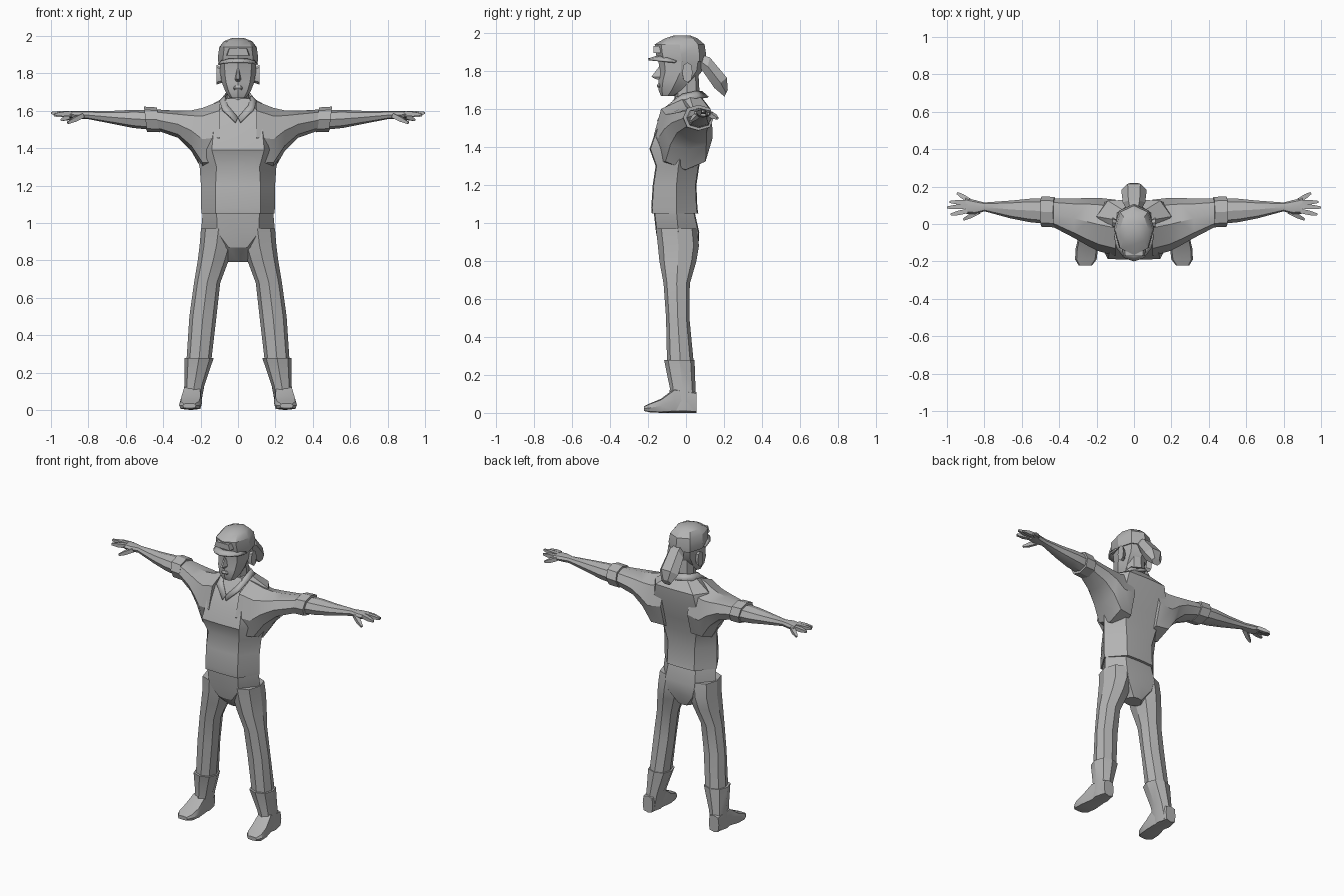
import bpy, bmesh, math
from mathutils import Vector

grey = bpy.data.materials.new("plain grey")
grey.diffuse_color = (0.45, 0.45, 0.45, 1)


def finish(name, bm, mirror=False, smooth=30):
    bmesh.ops.recalc_face_normals(bm, faces=bm.faces)
    me = bpy.data.meshes.new(name)
    bm.to_mesh(me)
    bm.free()
    me.materials.append(grey)
    ob = bpy.data.objects.new(name, me)
    bpy.context.collection.objects.link(ob)
    bpy.ops.object.select_all(action='DESELECT')
    ob.select_set(True)
    bpy.context.view_layer.objects.active = ob
    bpy.ops.object.shade_smooth_by_angle(angle=math.radians(smooth))
    if mirror:
        ob.modifiers.new("mirror", 'MIRROR').use_mirror_merge = False
    return ob


def loft(name, rings, mirror=False, caps=True, closed=True):
    """Skin a row of equally long point rings."""
    bm = bmesh.new()
    vs = [[bm.verts.new(p) for p in r] for r in rings]
    n = len(vs[0])
    for a, b in zip(vs, vs[1:]):
        for i in range(n if closed else n - 1):
            j = (i + 1) % n
            bm.faces.new((a[i], a[j], b[j], b[i]))
    if caps:
        bm.faces.new(vs[0])
        bm.faces.new(vs[-1])
    return finish(name, bm, mirror)


def ring(axis, t, a0, a1, b0, b1, k=0.74, slant=0.0):
    """Octagon filling the box a0..a1, b0..b1 across an axis."""
    pts = []
    for u, v in ((1, 0), (k, k), (0, 1), (-k, k), (-1, 0), (-k, -k), (0, -1), (k, -k)):
        a = (a0 + a1) / 2 + u * (a1 - a0) / 2
        b = (b0 + b1) / 2 + v * (b1 - b0) / 2
        s = t + slant * v
        pts.append({'x': (s, a, b), 'y': (a, s, b), 'z': (a, b, s)}[axis])
    return pts


def body_ring(z, xf, yf, xs, ym, xb, yb):
    """Symmetric cross-section with a front panel, side ridge and back panel."""
    return [(0, yf, z), (xf, yf + .005, z), (xs, ym, z), (xb, yb - .005, z), (0, yb, z),
            (-xb, yb - .005, z), (-xs, ym, z), (-xf, yf + .005, z)]


def spike(name, a, b, r0, r1, mirror=True):
    """Tapered square bar between two points."""
    a, b = Vector(a), Vector(b)
    d = (b - a).normalized()
    s = d.cross(Vector((0, 0, 1))).normalized()
    u = s.cross(d)
    loft(name, [[p + s * r * i + u * r * j for i, j in ((1, 1), (-1, 1), (-1, -1), (1, -1))]
                for p, r in ((a, r0), (a.lerp(b, .55), r0), (b, r1))], mirror)


# Shirt body
loft("shirt", [body_ring(*r) for r in (
    (1.05, .12, -.180, .195, -.05, .10, .065),
    (1.08, .12, -.183, .197, -.05, .10, .06),
    (1.20, .12, -.175, .198, -.05, .10, .055),
    (1.30, .115, -.16, .205, -.04, .12, .07),
    (1.39, .14, -.192, .23, -.02, .15, .09),
    (1.50, .13, -.155, .24, .02, .16, .12),
    (1.60, .10, -.10, .20, .04, .14, .13),
    (1.665, .06, -.055, .085, .02, .06, .08))])

# Wide sleeves flowing out of the chest
loft("sleeve", [ring('x', *r) for r in (
    (.10, -.17, .13, 1.27, 1.65),
    (.19, -.145, .14, 1.28, 1.615),
    (.25, -.115, .14, 1.385, 1.602),
    (.32, -.075, .135, 1.455, 1.60),
    (.44, -.012, .135, 1.497, 1.607))], True)
loft("sleeve_cuff", [ring('x', *r, slant=.008) for r in (
    (.425, -.018, .145, 1.485, 1.618),
    (.495, -.015, .147, 1.487, 1.622))], True)

# Forearm and palm
loft("forearm", [ring('x', *r) for r in (
    (.46, .0, .135, 1.498, 1.605),
    (.56, .01, .135, 1.508, 1.605),
    (.66, .03, .125, 1.528, 1.60),
    (.80, .068, .115, 1.555, 1.598),
    (.85, .052, .128, 1.555, 1.60),
    (.90, .055, .14, 1.562, 1.597))], True)
for nm, a, b in (("little_finger", (.88, .125, 1.575), (.945, .165, 1.55)),
                 ("ring_finger", (.89, .115, 1.58), (.985, .118, 1.575)),
                 ("middle_finger", (.89, .095, 1.585), (1.0, .088, 1.588)),
                 ("index_finger", (.89, .07, 1.585), (.98, .05, 1.58)),
                 ("thumb", (.83, .065, 1.575), (.91, .025, 1.535))):
    spike(nm, a, b, .012, .006)

# Trousers
loft("trouser_hips", [body_ring(*r) for r in (
    (1.06, .115, -.17, .188, -.05, .10, .045),
    (.95, .11, -.158, .198, -.04, .11, .07),
    (.87, .05, -.142, .19, -.03, .09, .065),
    (.79, .03, -.06, .07, -.02, .03, .04))])
loft("trouser_leg", [ring('z', *r) for r in (
    (.97, .01, .198, -.158, .06),
    (.88, .025, .205, -.148, .068),
    (.80, .05, .215, -.14, .055),
    (.68, .095, .235, -.118, .02),
    (.50, .115, .26, -.105, .018),
    (.27, .142, .275, -.10, .04))], True)

# Boots
loft("boot_shaft", [ring('z', *r) for r in (
    (.278, .13, .287, -.115, .045),
    (.13, .18, .287, -.085, .05),
    (.05, .195, .295, -.09, .055),
    (.01, .20, .295, -.09, .055))], True)
loft("boot_foot", [ring('y', *r, k=.85) for r in (
    (.056, .21, .285, .0, .11),
    (-.06, .195, .295, .0, .13),
    (-.13, .192, .312, .0, .075),
    (-.19, .20, .315, .003, .05),
    (-.222, .225, .295, .01, .035))], True)

# Neck and head
loft("neck", [ring('z', *r) for r in (
    (1.62, -.062, .062, -.06, .075), (1.80, -.055, .055, -.06, .065))])
loft("head", [ring('z', *r) for r in (
    (1.668, -.042, .042, -.132, -.06),
    (1.70, -.066, .066, -.145, -.005),
    (1.75, -.086, .086, -.146, .045),
    (1.80, -.095, .095, -.138, .085),
    (1.87, -.098, .098, -.148, .098))])
loft("nose", [[(-.006, -.13, 1.825), (.006, -.13, 1.825), (.004, -.142, 1.823), (-.004, -.142, 1.823)],
              [(-.018, -.13, 1.768), (.018, -.13, 1.768), (.006, -.182, 1.77), (-.006, -.182, 1.77)],
              [(-.012, -.13, 1.755), (.012, -.13, 1.755), (.004, -.16, 1.757), (-.004, -.16, 1.757)]])
loft("lips", [ring('z', *r) for r in (
    (1.712, -.02, .02, -.148, -.13), (1.722, -.026, .026, -.154, -.13), (1.734, -.016, .016, -.148, -.13))])
loft("ear", [ring('x', *r) for r in (
    (.085, -.02, .02, 1.75, 1.83), (.114, -.02, .035, 1.74, 1.845))], True)

# Cap crown, peak and raised front badge
loft("cap_crown", [ring('z', *r) for r in (
    (1.85, -.104, .104, -.145, .102),
    (1.885, -.108, .108, -.158, .106),
    (1.94, -.10, .10, -.165, .098),
    (1.972, -.075, .075, -.11, .06),
    (1.988, -.035, .035, -.06, .02))])
arc = [math.radians(a) for a in range(0, 181, 30)]
peak = loft("cap_peak", [[(.103 * math.cos(a), -.05 - .09 * math.sin(a), 1.855 + .03 * math.sin(a)) for a in arc],
                         [(.108 * math.cos(a), -.06 - .14 * math.sin(a), 1.848 + .018 * math.sin(a)) for a in arc]],
            caps=False, closed=False)
peak.modifiers.new("thickness", 'SOLIDIFY').thickness = .01
loft("cap_badge", [[(x * w, y, z) for x, z in ((1, 1.895), (.8, 1.932), (-.8, 1.932), (-1, 1.895))]
                   for w, y in ((.062, -.135), (.058, -.17))])

# Ponytail: six-sided drooping bundle
loft("ponytail", [[(w * .5, ty, tz), (w, (ty + ly) / 2, (tz + lz) / 2), (w * .5, ly, lz),
                   (-w * .5, ly, lz), (-w, (ty + ly) / 2, (tz + lz) / 2), (-w * .5, ty, tz)]
                  for ty, tz, ly, lz, w in ((.08, 1.885, .08, 1.81, .04), (.125, 1.872, .105, 1.775, .06),
                                            (.215, 1.765, .15, 1.71, .068), (.22, 1.70, .203, 1.665, .035))])

# Open shirt collar, folded outward
collar = loft("collar", [
    [(0, .085, 1.695), (.065, .05, 1.695), (.072, -.02, 1.68), (.055, -.085, 1.63), (0, -.13, 1.565)],
    [(0, .12, 1.665), (.09, .06, 1.66), (.1, -.03, 1.652), (.085, -.11, 1.61), (.012, -.152, 1.54)]],
    True, caps=False, closed=False)
collar.modifiers.new("thickness", 'SOLIDIFY').thickness = .01
